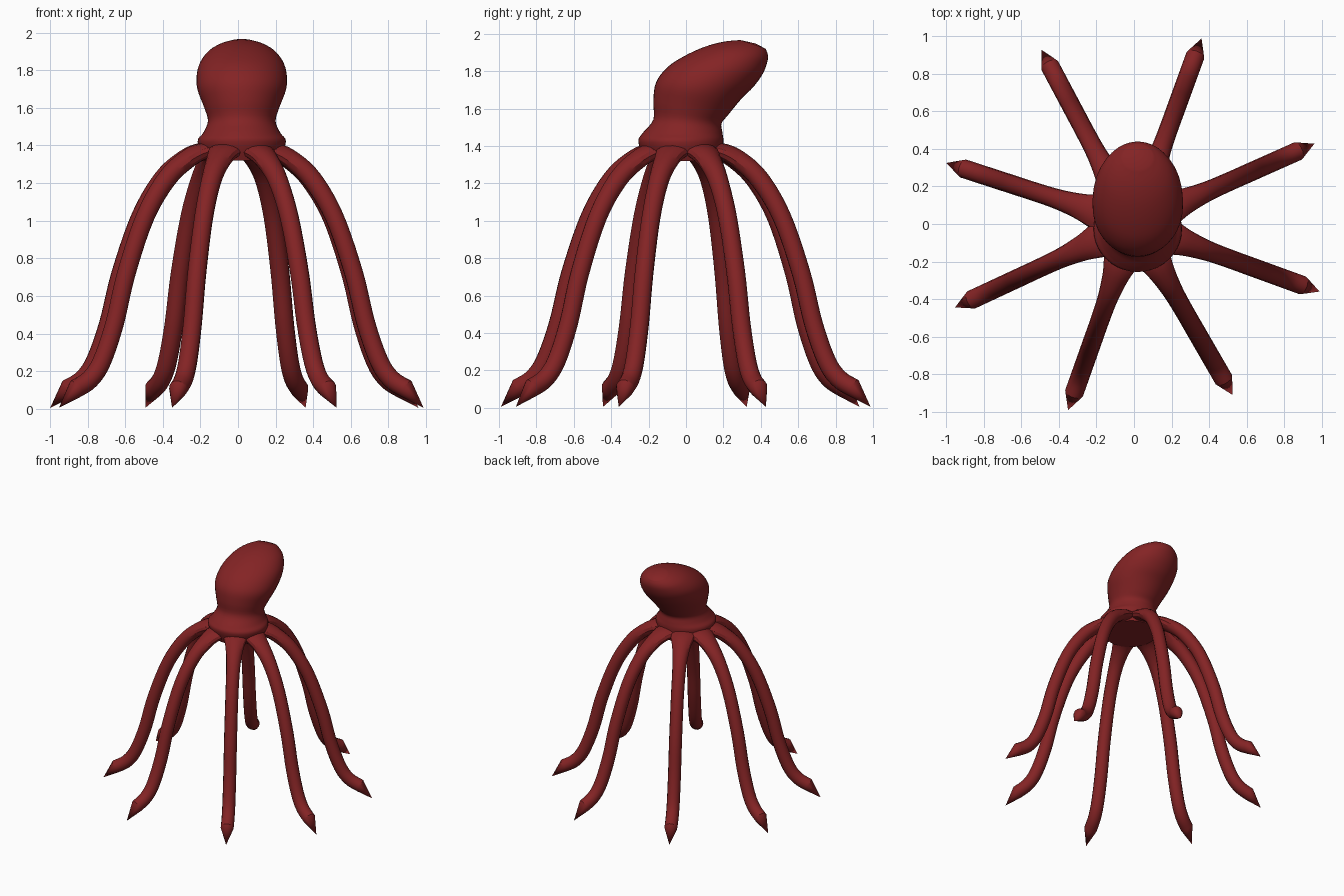
import bpy
import bmesh
import math
from mathutils import Vector

cube = bpy.data.objects.get("Cube")
if cube:
    bpy.data.objects.remove(cube, do_unlink=True)

skin = bpy.data.materials.new("dark_red_skin")
skin.use_nodes = True
skin.diffuse_color = (0.23, 0.017, 0.018, 1)
skin.node_tree.nodes["Principled BSDF"].inputs["Base Color"].default_value = skin.diffuse_color


def refine(rows, steps):
    """Catmull-Rom interpolation through rows of values."""
    rows = [Vector(r) for r in rows]
    out = []
    for i in range(len(rows) - 1):
        b, c = rows[i], rows[i + 1]
        a = rows[i - 1] if i else b
        d = rows[i + 2] if i + 2 < len(rows) else c
        for k in range(steps):
            t = k / steps
            out.append(0.5 * (2 * b + (c - a) * t + (2 * a - 5 * b + 4 * c - d) * t ** 2
                              + (3 * b - a - 3 * c + d) * t ** 3))
    return out + [rows[-1]]


def loft(name, rings, sides, apex):
    """Skin elliptical rings (centre, half axis, half axis), ending in a point."""
    bm = bmesh.new()
    loops = []
    for centre, u, v in rings:
        angles = [2 * math.pi * k / sides for k in range(sides)]
        loops.append([bm.verts.new(centre + u * math.cos(a) + v * math.sin(a)) for a in angles])
    tip = bm.verts.new(apex)
    bm.faces.new(loops[0])
    for k in range(sides):
        n = (k + 1) % sides
        for low, high in zip(loops, loops[1:]):
            bm.faces.new((low[k], low[n], high[n], high[k]))
        bm.faces.new((loops[-1][k], loops[-1][n], tip))
    bmesh.ops.recalc_face_normals(bm, faces=bm.faces)
    mesh = bpy.data.meshes.new(name)
    bm.to_mesh(mesh)
    bm.free()
    mesh.materials.append(skin)
    return mesh


def place(name, mesh):
    obj = bpy.data.objects.new(name, mesh)
    bpy.context.collection.objects.link(obj)
    return obj


def smooth(obj, degrees):
    bpy.ops.object.select_all(action="DESELECT")
    obj.select_set(True)
    bpy.context.view_layer.objects.active = obj
    bpy.ops.object.shade_smooth_by_angle(angle=math.radians(degrees))


# Head and neck: front y, front z, back y, back z, half width
head_rows = [
    (-0.22, 1.32, 0.19, 1.32, 0.20),
    (-0.255, 1.42, 0.20, 1.42, 0.235),
    (-0.235, 1.465, 0.195, 1.47, 0.205),
    (-0.175, 1.54, 0.19, 1.52, 0.18),
    (-0.175, 1.64, 0.225, 1.565, 0.20),
    (-0.16, 1.74, 0.295, 1.65, 0.235),
    (-0.10, 1.82, 0.36, 1.715, 0.24),
    (-0.01, 1.88, 0.41, 1.785, 0.225),
    (0.10, 1.93, 0.435, 1.85, 0.185),
    (0.20, 1.957, 0.437, 1.89, 0.135),
    (0.29, 1.966, 0.425, 1.92, 0.08),
]
head_rings = []
for fy, fz, by, bz, half in refine(head_rows, 4):
    front, back = Vector((0.02, fy, fz)), Vector((0.02, by, bz))
    head_rings.append(((front + back) / 2, Vector((half, 0, 0)), (back - front) / 2))
head = place("head", loft("head", head_rings, 40, (0.02, 0.37, 1.948)))
smooth(head, 50)

# Arm: distance out, height, half width, half thickness
arm_rows = [
    (0.10, 1.37, 0.10, 0.04),
    (0.20, 1.37, 0.095, 0.045),
    (0.30, 1.325, 0.07, 0.05),
    (0.42, 1.22, 0.054, 0.052),
    (0.545, 1.02, 0.05, 0.05),
    (0.655, 0.72, 0.05, 0.05),
    (0.725, 0.45, 0.05, 0.05),
    (0.80, 0.25, 0.05, 0.05),
    (0.87, 0.155, 0.05, 0.05),
    (0.955, 0.105, 0.05, 0.05),
]
path = refine(arm_rows, 5)
arm_rings = []
for i, (r, z, wide, thick) in enumerate(path):
    before, after = path[max(i - 1, 0)], path[min(i + 1, len(path) - 1)]
    along = Vector((after[0] - before[0], 0, after[1] - before[1])).normalized()
    side = Vector((0, 1, 0))
    arm_rings.append((Vector((r, 0, z)), side * wide, along.cross(side) * thick))
arm_mesh = loft("arm", arm_rings, 14, (1.05, 0, 0.005))

# Eight arms around the body, unevenly spread
for number, angle in enumerate((24, 70, 118, 162, 205, 250.5, 300, 340), 1):
    arm = place(f"arm_{number}", arm_mesh)
    arm.rotation_euler.z = math.radians(angle)
smooth(arm, 30)
